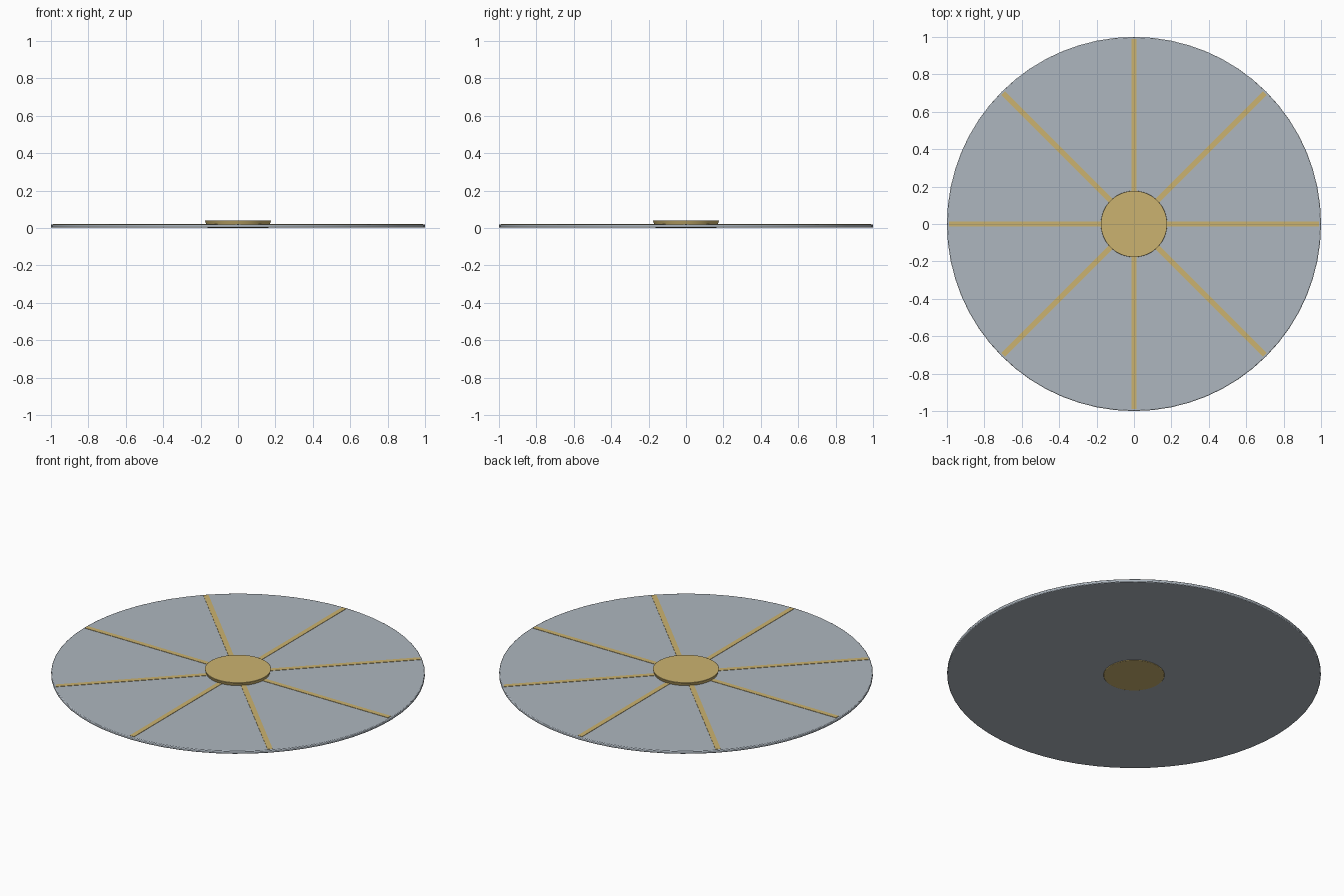
import bpy
import math

cube = bpy.data.objects.get("Cube")
if cube:
    bpy.data.objects.remove(cube, do_unlink=True)


def material(name, color):
    m = bpy.data.materials.new(name)
    m.use_nodes = True
    m.diffuse_color = color
    m.node_tree.nodes["Principled BSDF"].inputs["Base Color"].default_value = color
    return m


gold = material("brushed gold", (0.60, 0.45, 0.16, 1))
steel = material("blue grey", (0.42, 0.47, 0.52, 1))


def disc(name, low_radius, high_radius, bottom, top, mat, bevel):
    """Upright round plate with softened rims."""
    bpy.ops.mesh.primitive_cone_add(vertices=64, radius1=low_radius, radius2=high_radius,
                                    depth=top - bottom, location=(0, 0, (top + bottom) / 2))
    ob = bpy.context.object
    ob.name = name
    ob.data.materials.append(mat)
    mod = ob.modifiers.new("soft rim", "BEVEL")
    mod.width = bevel
    mod.segments = 2
    bpy.ops.object.shade_smooth_by_angle(angle=math.radians(35))
    return ob


# Thin round plate and central hub
disc("plate", 1, 1, 0.003, 0.02, steel, 0.004)
disc("hub", 0.162, 0.178, 0, 0.041, gold, 0.002)

# Eight ribs running from the hub to the rim
inner, outer, width = 0.1, 0.99, 0.028
rib_bottom, rib_top = 0.004, 0.022
for i in range(8):
    angle = i * math.tau / 8
    mid = (inner + outer) / 2
    bpy.ops.mesh.primitive_cube_add(
        size=1, rotation=(0, 0, angle),
        location=(mid * math.cos(angle), mid * math.sin(angle), (rib_bottom + rib_top) / 2))
    rib = bpy.context.object
    rib.name = f"rib_{i + 1}"
    rib.scale = (outer - inner, width, rib_top - rib_bottom)
    rib.data.materials.append(gold)
